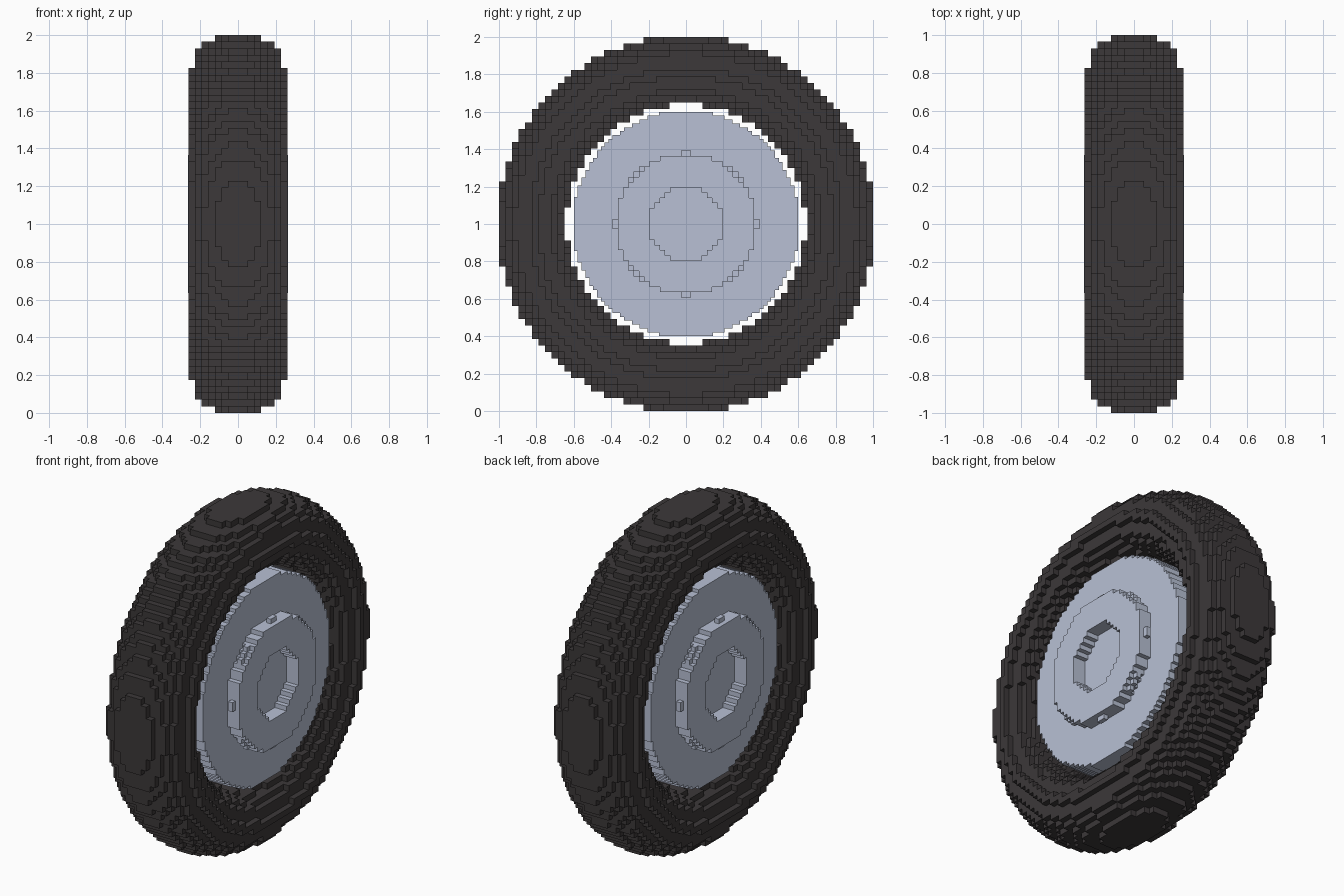
import bpy, math

if "Cube" in bpy.data.objects:
    bpy.data.objects.remove(bpy.data.objects["Cube"])


def material(name, color):
    m = bpy.data.materials.new(name)
    m.diffuse_color = (*color, 1)
    m.use_nodes = True
    m.node_tree.nodes["Principled BSDF"].inputs["Base Color"].default_value = m.diffuse_color
    return m


def voxel_part(name, h, nx, nr, solid, mat):
    """Block mesh of nx by nr by nr cells of size h around the axle.
    solid(x, r) takes the cell centre, in cells from the axle centre."""
    cells = set()
    for i in range(nx):
        for j in range(nr):
            for k in range(nr):
                x = i - (nx - 1) / 2
                r = math.hypot(j - (nr - 1) / 2, k - (nr - 1) / 2)
                if solid(abs(x), r):
                    cells.add((i, j, k))
    verts, faces = {}, []
    for c in cells:
        for axis in range(3):
            for side in (0, 1):
                n = list(c)
                n[axis] += 2 * side - 1
                if tuple(n) in cells:
                    continue
                u, v = (axis + 1) % 3, (axis + 2) % 3
                quad = []
                for du, dv in ((0, 0), (1, 0), (1, 1), (0, 1)):
                    p = list(c)
                    p[axis] += side
                    p[u] += du
                    p[v] += dv
                    quad.append(verts.setdefault(tuple(p), len(verts)))
                faces.append(quad if side else quad[::-1])
    pts = [((i - nx / 2) * h, (j - nr / 2) * h, (k - nr / 2) * h + 1)
           for i, j, k in verts]
    mesh = bpy.data.meshes.new(name)
    mesh.from_pydata(pts, [], faces)
    mesh.materials.append(mat)
    ob = bpy.data.objects.new(name, mesh)
    bpy.context.collection.objects.link(ob)
    return ob


rubber = material("rubber", (0.045, 0.040, 0.041))
metal = material("metal", (0.48, 0.53, 0.66))


# Tire: torus with an elliptical cross-section
def tire(x, r):
    d = r - 23.2
    return (x / 7.07) ** 2 + (d / (5.55 if d > 0 else 5.0)) ** 2 <= 1


# Hub cap: raised ring with an open centre and a slightly wider middle layer
def hub_ring(x, r):
    return 7.1 < r < (13.53 if x == 8 else 13.32)


voxel_part("tire", 2 / 57, 15, 57, tire, rubber)
# Wheel disc: flat slab inside the tire
voxel_part("wheel_disc", 1.2 / 58, 18, 58, lambda x, r: r < 29.3, metal)
voxel_part("hub_ring", 0.028, 19, 28, hub_ring, metal)
